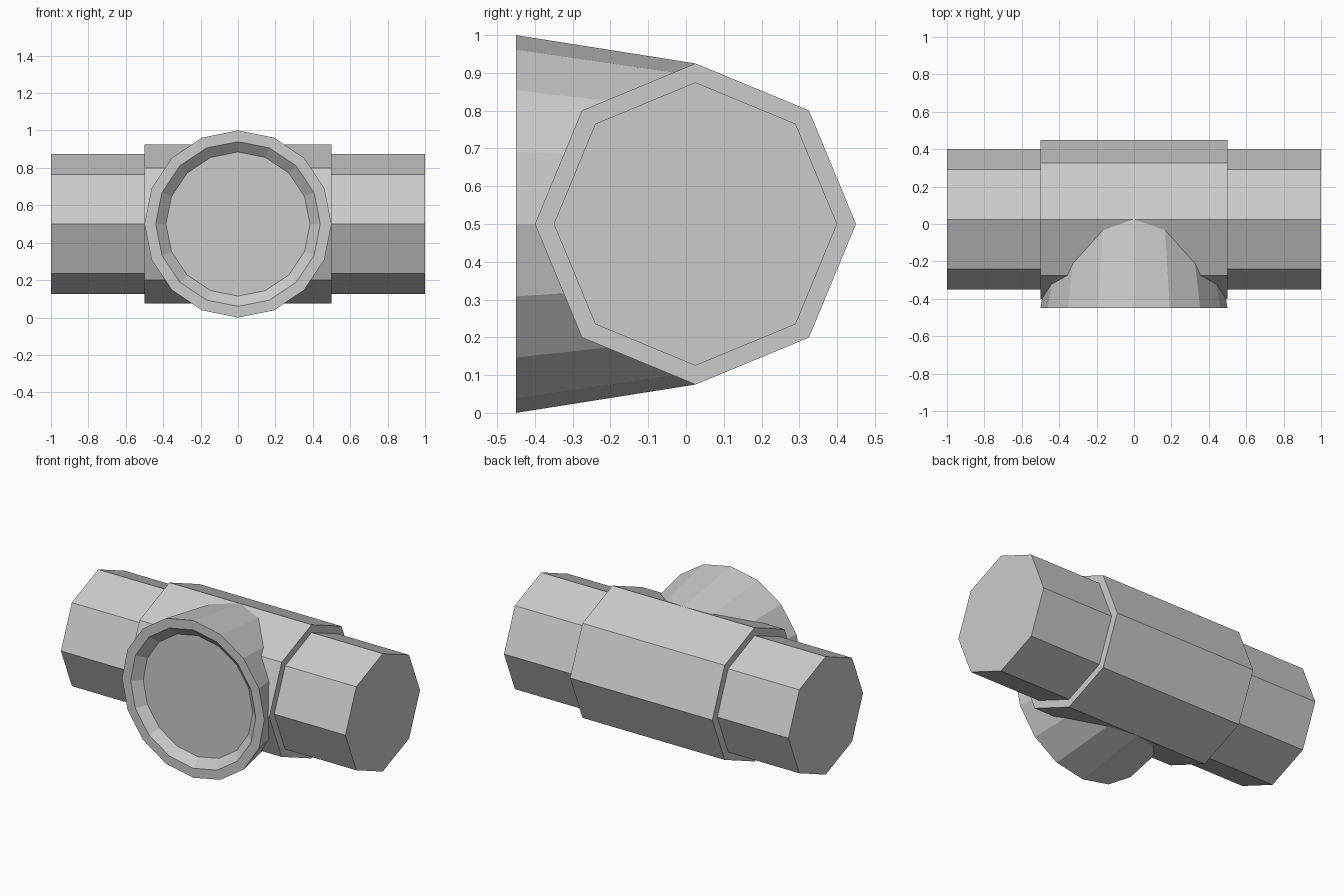
import bpy, bmesh
from math import sin, cos, tau

if "Cube" in bpy.data.objects:
    bpy.data.objects.remove(bpy.data.objects["Cube"])


def lathe(name, sides, profile, place):
    """Flat-sided solid from (axial position, radius) rings, capped at both ends."""
    bm = bmesh.new()
    rings = []
    for a, r in profile:
        rings.append([bm.verts.new(place(a, r * cos(tau * i / sides), r * sin(tau * i / sides)))
                      for i in range(sides)])
    for p, q in zip(rings, rings[1:]):
        for i in range(sides):
            j = (i + 1) % sides
            bm.faces.new((p[i], p[j], q[j], q[i]))
    bm.faces.new(rings[0])
    bm.faces.new(rings[-1])
    bmesh.ops.recalc_face_normals(bm, faces=bm.faces)
    mesh = bpy.data.meshes.new(name)
    bm.to_mesh(mesh)
    bm.free()
    obj = bpy.data.objects.new(name, mesh)
    bpy.context.collection.objects.link(obj)
    return obj


def along_x(a, u, v):
    return (a, 0.025 + u, 0.5 + v)


def along_y(a, u, v):
    return (u, a, 0.5 + v)


# Octagonal bar with a thicker middle sleeve
lathe("cross_bar", 8, [(-1, 0.375), (1, 0.375)], along_x)
lathe("middle_sleeve", 8, [(-0.5, 0.425), (0.5, 0.425)], along_x)

# Flared front socket with a shallow bevelled recess
lathe("front_socket", 16,
      [(0.025, 0.425), (-0.45, 0.5), (-0.45, 0.44), (-0.402, 0.385)], along_y)
